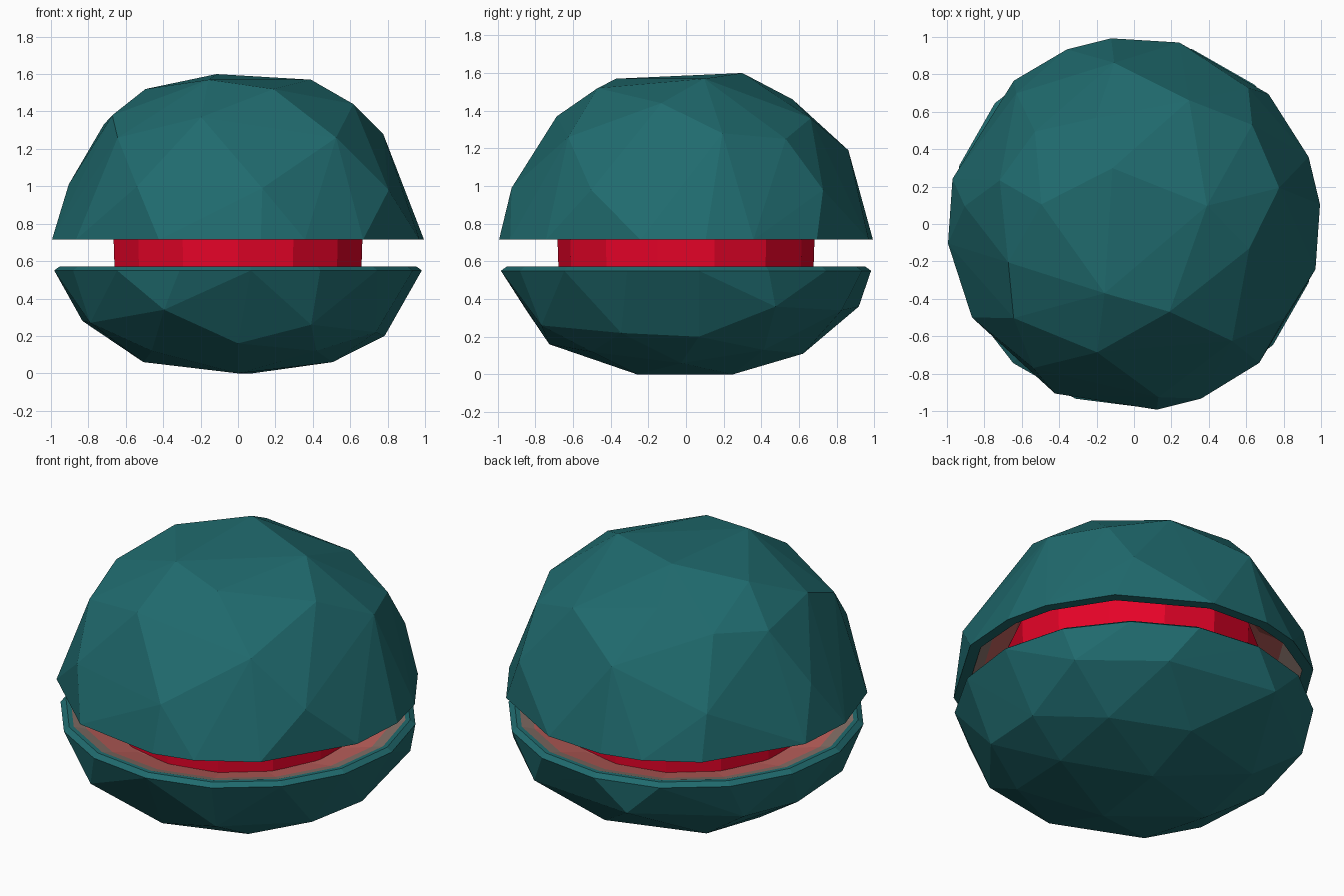
import bpy, bmesh, math

if "Cube" in bpy.data.objects:
    bpy.data.objects.remove(bpy.data.objects["Cube"])


def material(name, rgb):
    m = bpy.data.materials.new(name)
    m.diffuse_color = (*rgb, 1)
    m.use_nodes = True
    m.node_tree.nodes["Principled BSDF"].inputs["Base Color"].default_value = m.diffuse_color
    return m


TEAL = material("teal crust", (0.014, 0.145, 0.155))
TAUPE = material("taupe layer", (0.24, 0.165, 0.14))
SALMON = material("salmon layer", (0.52, 0.12, 0.11))
RED = material("red core", (0.83, 0.001, 0.022))


def finish(bm, name, mats):
    bmesh.ops.recalc_face_normals(bm, faces=bm.faces)
    mesh = bpy.data.meshes.new(name)
    bm.to_mesh(mesh)
    bm.free()
    for m in mats:
        mesh.materials.append(m)
    bpy.context.collection.objects.link(bpy.data.objects.new(name, mesh))


def half_shell(name, facets, a, b, rims, layers):
    """Faceted half ball: hull of (angle, z[, radius]) points on an ellipsoid
    centred at z=0.6 plus rim rings (angles, radius, z); the last ring is the
    flat cut, hollowed by layers of (width, z, material index)."""
    bm = bmesh.new()

    def add(deg, r, z):
        t = math.radians(deg)
        bm.verts.new((r * math.cos(t), r * math.sin(t), z))

    for deg, z, *r in facets:
        add(deg, r[0] if r else a * math.sqrt(1 - ((z - 0.6) / b) ** 2), z)
    for angles, r, z in rims:
        for deg in angles:
            add(deg, r, z)
    bmesh.ops.convex_hull(bm, input=bm.verts)
    bmesh.ops.delete(bm, geom=[v for v in bm.verts if not v.link_faces], context='VERTS')
    # merge the cut into one face, then hollow it layer by layer
    zc = rims[-1][2]
    flat = [f for f in bm.faces if all(abs(v.co.z - zc) < 1e-4 for v in f.verts)]
    cut = bmesh.ops.dissolve_faces(bm, faces=flat)["region"][0]
    bmesh.ops.recalc_face_normals(bm, faces=bm.faces)
    for width, z, index in layers:
        ring = bmesh.ops.inset_region(bm, faces=[cut], thickness=width, use_even_offset=True)
        for f in ring["faces"]:
            f.material_index = index
        for v in cut.verts:
            v.co.z = z
        bm.normal_update()
    cut.material_index = 2
    finish(bm, name, (TEAL, TAUPE, SALMON))


# upper dome
dome = [(111, 1.6), (14, 1.57), (-68, 1.52), (-113, 1.57), (168, 1.52),
        (14, 1.28), (-12, 1.44), (-50, 1.26), (-106, 1.37), (-142, 1.26),
        (-163, 1.38), (162, 1.33), (137, 1.36), (97, 1.19), (66, 1.36),
        (40, 1.25), (110, 1.46), (-82, 0.99, 0.935), (-125, 1.0, 0.94),
        (174, 1.01, 0.91), (132, 0.98, 0.94), (50, 0.98, 0.95), (-32, 0.98, 0.95)]
dome_rim = [6, 21, 44, 76, 97, 111, 130, 166, 186, 210, 245, 277, 291, 312, 346]
half_shell("upper_shell", dome, 1.05, 1.05, [(dome_rim, 1.0, 0.715)],
           [(0.06, 0.715, 0), (0.1, 0.9, 1), (0.13, 0.97, 2)])

# lower bowl
bowl = [(-90, 0.0), (73, 0.0), (178, 0.06), (-3, 0.06), (-90, 0.16),
        (80, 0.11), (-50, 0.12), (-135, 0.12), (135, 0.12), (38, 0.13),
        (5, 0.2), (-25, 0.22), (-63, 0.26), (-115, 0.34), (-155, 0.27),
        (172, 0.28, 0.84), (145, 0.33), (105, 0.36), (62, 0.34), (30, 0.36)]
bowl_rim = [4 + i * 360 / 16 for i in range(16)]
half_shell("lower_shell", bowl, 1.03, 0.62,
           [(bowl_rim, 0.985, 0.55), (bowl_rim, 0.955, 0.572)],
           [(0.025, 0.572, 0), (0.07, 0.552, 1), (0.18, 0.5, 2)])

# core: a faceted drum spanning both cavities
bm = bmesh.new()
bmesh.ops.create_cone(bm, cap_ends=True, segments=14, radius1=0.675,
                      radius2=0.69, depth=0.45)
bmesh.ops.translate(bm, vec=(0, 0, 0.725), verts=bm.verts)
finish(bm, "core", (RED,))
